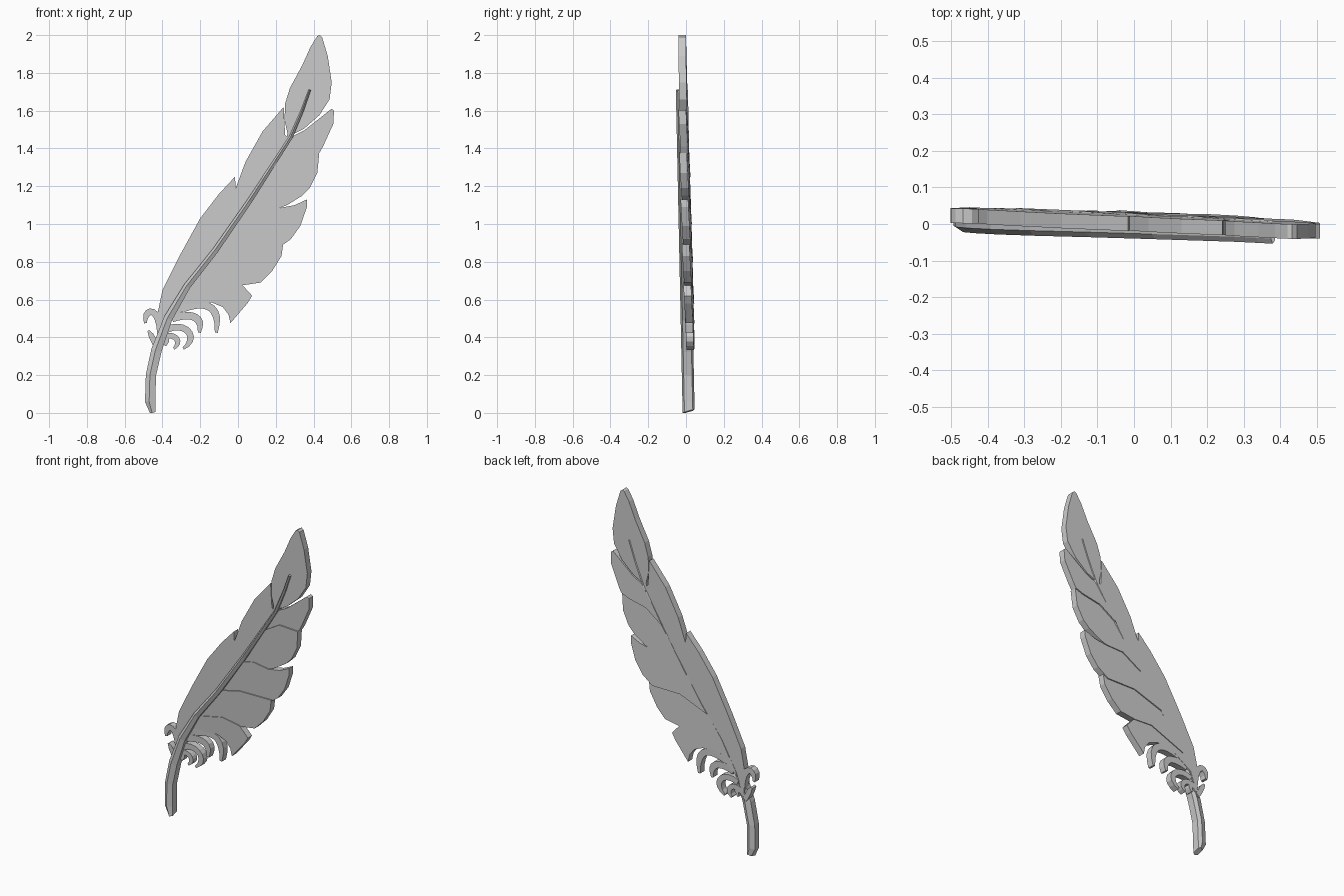
import bpy, bmesh
from mathutils import Vector

# Shaft centre line: x, z, width
SHAFT = [(-0.452, 0.005, 0.03), (-0.465, 0.06, 0.055), (-0.461, 0.2, 0.054),
         (-0.432, 0.33, 0.056), (-0.37, 0.5, 0.046), (-0.27, 0.67, 0.036),
         (-0.12, 0.86, 0.032), (0.06, 1.12, 0.028), (0.28, 1.46, 0.02),
         (0.34, 1.6, 0.016), (0.38, 1.71, 0.012)]


def shaft_x(z):
    for (x0, z0, _), (x1, z1, _) in zip(SHAFT, SHAFT[1:]):
        if z <= z1:
            return x0 + (x1 - x0) * (z - z0) / (z1 - z0)
    return SHAFT[-1][0]


def lean(x, z):
    return 0.022 - 0.02 * x - 0.017 * z


def finish(name, bm, smooth=True):
    bmesh.ops.recalc_face_normals(bm, faces=bm.faces)
    me = bpy.data.meshes.new(name)
    bm.to_mesh(me)
    bm.free()
    ob = bpy.data.objects.new(name, me)
    bpy.context.collection.objects.link(ob)
    return ob


def slab(name, outline, tilt=0.0, thick=0.04):
    """Flat plate from an x/z outline, leaning with the feather."""
    bm = bmesh.new()
    zm = sum(p[1] for p in outline) / len(outline)
    rings = []
    for side in (-0.5, 0.5):
        rings.append([bm.verts.new((x, lean(x, z) + tilt * (z - zm) + side * thick, z))
                      for x, z in outline])
    n = len(outline)
    bm.faces.new(rings[0])
    bm.faces.new(rings[1][::-1])
    for i in range(n):
        j = (i + 1) % n
        bm.faces.new((rings[0][i], rings[0][j], rings[1][j], rings[1][i]))
    return finish(name, bm)


def vane(name, outer, z_start, z_end, tilt=0.0):
    """Outer edge closed along the shaft from z_end back to z_start."""
    lo, hi = sorted((z_start, z_end))
    mids = [z for _, z, _ in SHAFT if lo + 0.01 < z < hi - 0.01]
    zs = [z_end] + sorted(mids, reverse=z_end > z_start) + [z_start]
    slab(name, list(outer) + [(shaft_x(z), z) for z in zs], tilt)


def barb(name, a, b, c, d, width, steps=9):
    """Curled tapering barb along a cubic Bezier."""
    pts = [Vector(p) for p in (a, b, c, d)]
    left, right = [], []
    for i in range(steps + 1):
        t = i / steps
        s = 1 - t
        p = pts[0] * s**3 + pts[1] * 3*s*s*t + pts[2] * 3*s*t*t + pts[3] * t**3
        g = (pts[1]-pts[0]) * s*s + (pts[2]-pts[1]) * 2*s*t + (pts[3]-pts[2]) * t*t
        nrm = Vector((-g.y, g.x)).normalized()
        w = width * (0.5 if t < 0.75 else 0.5 - 1.2 * (t - 0.75))
        left.append(tuple(p + nrm * w))
        right.append(tuple(p - nrm * w))
    slab(name, left + right[::-1])


# Shaft: ridged six-sided tapering rod
bm = bmesh.new()
rings = []
for i, (x, z, w) in enumerate(SHAFT):
    a = Vector(SHAFT[max(i - 1, 0)][:2])
    b = Vector(SHAFT[min(i + 1, len(SHAFT) - 1)][:2])
    t = (b - a).normalized()
    nx, nz = t.y, -t.x
    ring = []
    for u, v in ((-0.5, -0.018), (-0.1, -0.032), (0.5, -0.022),
                 (0.5, 0.022), (0.1, 0.032), (-0.5, 0.022)):
        pz = z + nz * u * w + (max(v, -0.01) * 0.4 if i == 0 else 0)
        ring.append(bm.verts.new((x + nx * u * w, 0.014 - 0.021 * z + v, max(pz, 0))))
    rings.append(ring)
for r, s in zip(rings, rings[1:]):
    for k in range(6):
        m = (k + 1) % 6
        bm.faces.new((r[k], r[m], s[m], s[k]))
bm.faces.new(rings[0][::-1])
bm.faces.new(rings[-1])
finish("shaft", bm)

# Tip blade
slab("tip_blade", [(0.25, 1.43), (0.262, 1.48), (0.246, 1.55), (0.25, 1.64), (0.275, 1.72),
                   (0.34, 1.84), (0.385, 1.94), (0.42, 1.995), (0.432, 2.0), (0.445, 1.99),
                   (0.475, 1.89), (0.496, 1.75), (0.485, 1.66), (0.43, 1.575),
                   (0.35, 1.505), (0.29, 1.475)])

# Left vanes
vane("left_vane_lower", [(-0.425, 0.45), (-0.425, 0.53), (-0.4, 0.65), (-0.31, 0.83),
                         (-0.2, 1.03), (-0.1, 1.16), (-0.016, 1.25), (-0.012, 1.19)],
     0.36, 1.1)
vane("left_vane_upper", [(-0.012, 1.19), (0.04, 1.33), (0.13, 1.49), (0.242, 1.62),
                         (0.246, 1.53), (0.25, 1.47)], 1.0, 1.45)

# Right vanes, overlapping like shingles
RIGHT = [
    ([(0.35, 1.495), (0.42, 1.55), (0.495, 1.61), (0.508, 1.6), (0.505, 1.53),
      (0.45, 1.41), (0.43, 1.375), (0.38, 1.355), (0.26, 1.33)], 1.46, 1.25),
    ([(0.3, 1.38), (0.43, 1.375), (0.42, 1.27), (0.38, 1.19), (0.34, 1.15),
      (0.26, 1.1), (0.22, 1.085), (0.1, 1.08)], 1.31, 1.0),
    ([(0.12, 1.1), (0.22, 1.085), (0.3, 1.1), (0.365, 1.13), (0.365, 1.09),
      (0.33, 0.99), (0.28, 0.92), (0.21, 0.87), (0.02, 0.87)], 1.08, 0.8),
    ([(0.02, 0.895), (0.24, 0.9), (0.23, 0.83), (0.18, 0.75), (0.12, 0.69),
      (0.02, 0.675), (-0.1, 0.68)], 0.86, 0.58),
    ([(-0.1, 0.7), (0.02, 0.68), (0.075, 0.62), (0.05, 0.58), (-0.04, 0.475),
      (-0.05, 0.52), (-0.08, 0.56), (-0.14, 0.585), (-0.25, 0.57)], 0.66, 0.48),
]
for i, (outer, z0, z1) in enumerate(RIGHT):
    vane(f"right_vane_{i + 1}", outer, z0, z1, tilt=-0.03)

# Curled downy barbs near the quill
BARBS = [
    ((-0.3, 0.55), (-0.17, 0.6), (-0.09, 0.57), (-0.115, 0.425), 0.04),
    ((-0.35, 0.5), (-0.26, 0.53), (-0.18, 0.52), (-0.205, 0.425), 0.04),
    ((-0.38, 0.44), (-0.28, 0.49), (-0.2, 0.4), (-0.29, 0.34), 0.035),
    ((-0.4, 0.4), (-0.34, 0.43), (-0.29, 0.38), (-0.34, 0.34), 0.03),
    ((-0.42, 0.37), (-0.39, 0.42), (-0.36, 0.4), (-0.385, 0.355), 0.025),
    ((-0.41, 0.42), (-0.42, 0.58), (-0.5, 0.55), (-0.49, 0.475), 0.035),
    ((-0.425, 0.35), (-0.445, 0.37), (-0.45, 0.4), (-0.475, 0.435), 0.03),
]
for i, args in enumerate(BARBS):
    barb(f"downy_barb_{i + 1}", *args)
